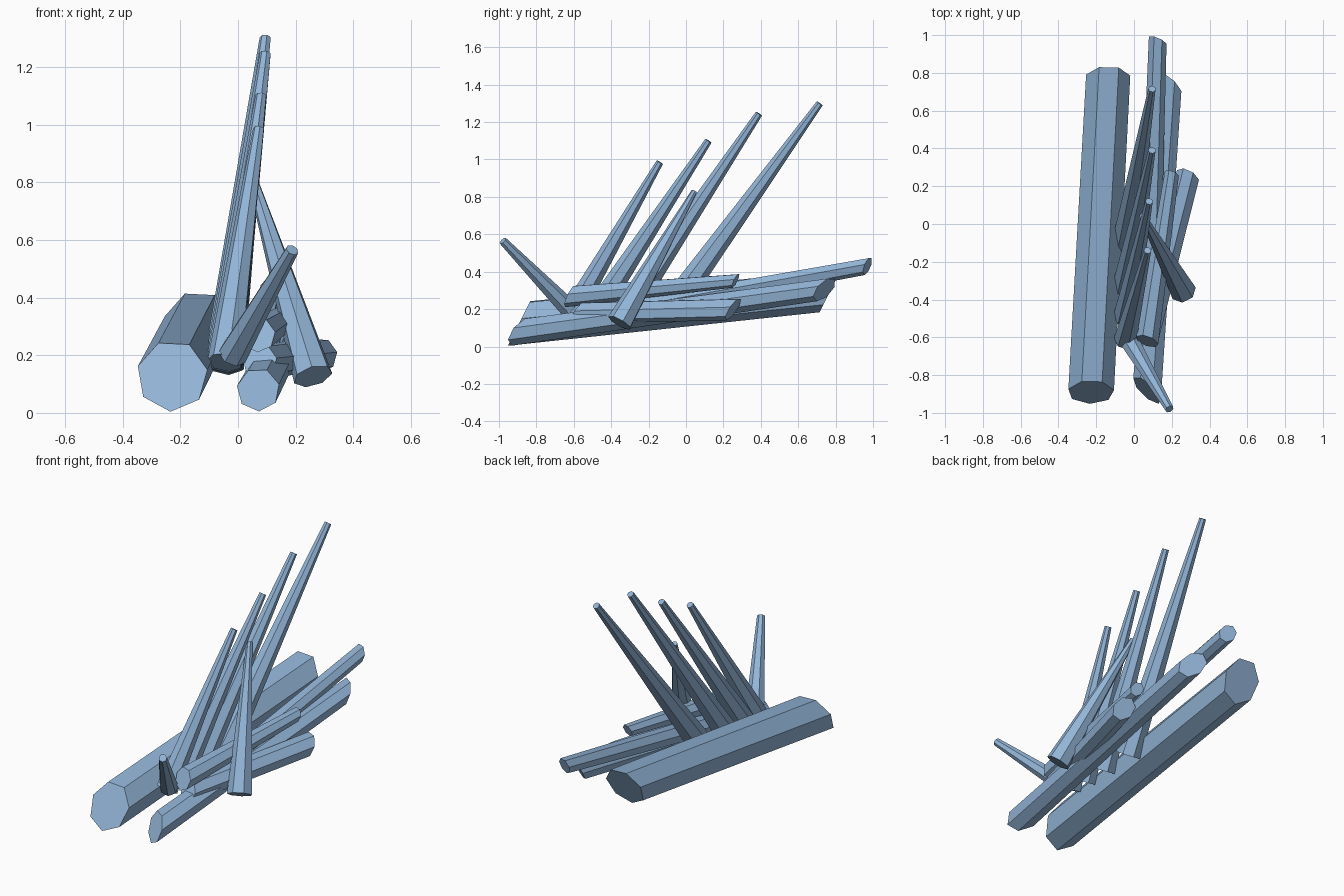
import bpy, bmesh, math
from mathutils import Vector

if "Cube" in bpy.data.objects:
    bpy.data.objects.remove(bpy.data.objects["Cube"])

SIDES = 7
mat = bpy.data.materials.new("pale steel blue")
mat.diffuse_color = (0.29, 0.46, 0.68, 1)
mat.use_nodes = True
mat.node_tree.nodes["Principled BSDF"].inputs["Base Color"].default_value = mat.diffuse_color


def tapered_pole(name, p0, r0, p1, r1, u, v, phase):
    """Seven-sided tapered pole; u and v span the plane of its end caps."""
    bm = bmesh.new()
    rings = []
    for p, r in ((p0, r0), (p1, r1)):
        ring = []
        for i in range(SIDES):
            a = math.radians(phase) + math.tau * i / SIDES
            ring.append(bm.verts.new(Vector(p) + u * r * math.cos(a) + v * r * math.sin(a)))
        rings.append(ring)
    a, b = rings
    for i in range(SIDES):
        j = (i + 1) % SIDES
        bm.faces.new((a[i], a[j], b[j], b[i]))
    bm.faces.new(a[::-1])
    bm.faces.new(b)
    bmesh.ops.recalc_face_normals(bm, faces=bm.faces)
    me = bpy.data.meshes.new(name)
    bm.to_mesh(me)
    bm.free()
    me.materials.append(mat)
    ob = bpy.data.objects.new(name, me)
    bpy.context.collection.objects.link(ob)


def log(name, p0, r0, p1, r1, kx, kz, phase=10):
    """Lying log with slanted saw cuts: y shifts by kx per x and kz per z."""
    tapered_pole(name, p0, r0, p1, r1, Vector((1, kx, 0)), Vector((0, kz, 1)), phase)


def stake(name, p0, r0, p1, r1, phase=15):
    """Leaning stake with square-cut ends."""
    d = (Vector(p1) - Vector(p0)).normalized()
    u = d.cross(Vector((0, 0, 1))).normalized()
    tapered_pole(name, p0, r0, p1, r1, u, u.cross(d), phase)


# lying logs
log("big_log", (-0.228, -0.89, 0.128), 0.124, (-0.138, 0.775, 0.303), 0.12, 0.0, 0.5)
log("long_log", (0.07, -0.88, 0.08), 0.075, (0.19, 0.74, 0.305), 0.063, -0.75, 0.6, 15)
log("rear_log", (0.08, -0.35, 0.19), 0.06, (0.125, 0.97, 0.43), 0.048, -0.4, 0.35)
log("upper_log", (0.07, -0.62, 0.27), 0.06, (0.20, 0.265, 0.352), 0.038, -0.3, 0.45)
log("lower_log", (0.075, -0.58, 0.18), 0.06, (0.285, 0.252, 0.20), 0.06, -0.4, 0.6)

# row of tall stakes, shrinking toward the front
row = [(-0.10, 0.074, (0.095, 0.715, 1.30)),
       (-0.325, 0.07, (0.095, 0.39, 1.245)),
       (-0.49, 0.066, (0.08, 0.12, 1.10)),
       (-0.61, 0.062, (0.072, -0.14, 0.985))]
for i, (y, r, tip) in enumerate(row):
    stake(f"tall_stake_{i + 1}", (-0.045, y, 0.175), r, tip, 0.02)

# two props leaning the other way
stake("side_prop", (0.26, -0.355, 0.127), 0.07, (0.045, 0.045, 0.83), 0.016)
stake("front_prop", (-0.02, -0.625, 0.20), 0.052, (0.188, -0.98, 0.565), 0.023)
